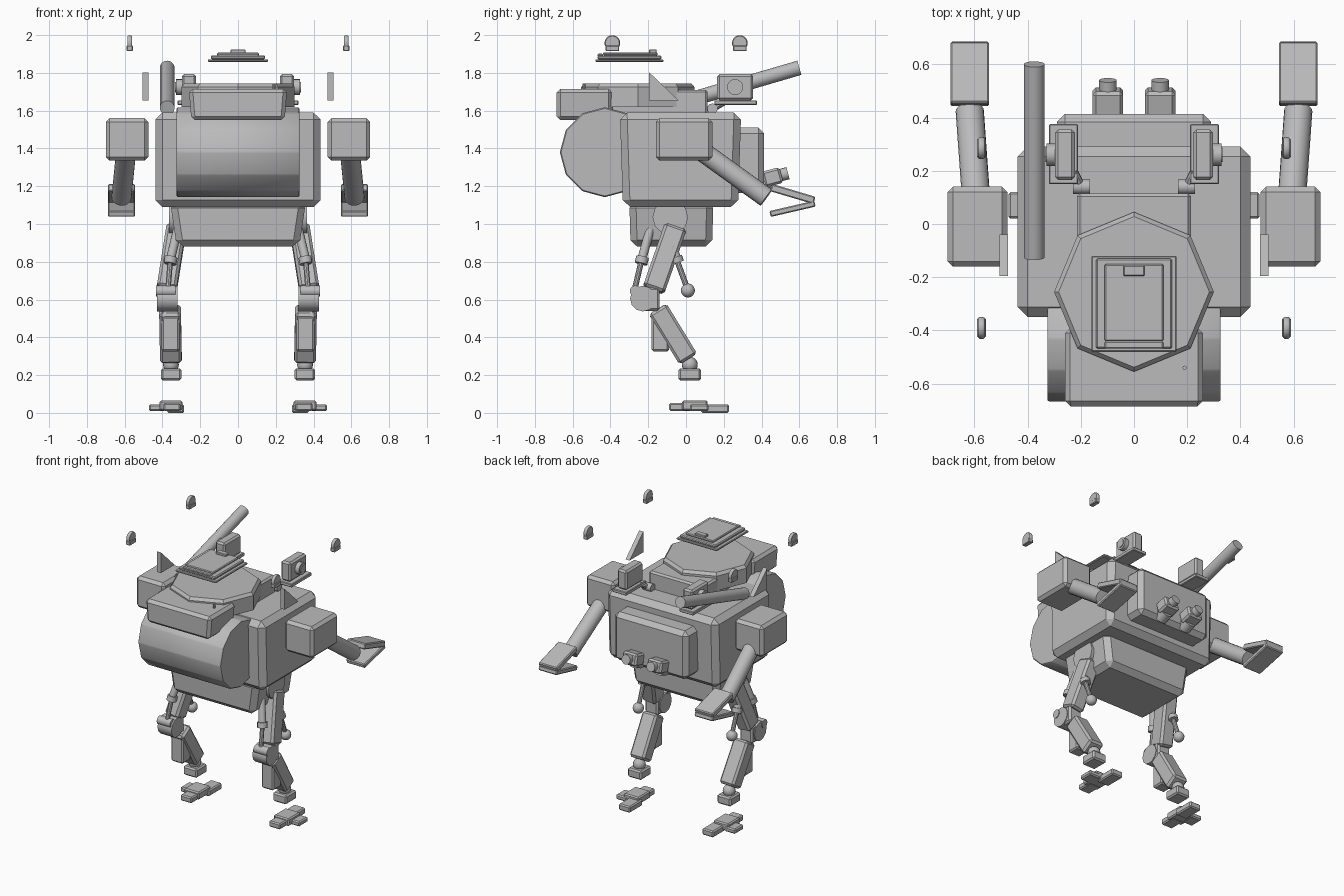
import bpy, bmesh, math
from mathutils import Vector, Matrix

if "Cube" in bpy.data.objects:
    bpy.data.objects.remove(bpy.data.objects["Cube"])

grey = bpy.data.materials.new("plain_grey")
grey.diffuse_color = (0.5, 0.5, 0.5, 1)
grey.use_nodes = True
grey.node_tree.nodes["Principled BSDF"].inputs["Base Color"].default_value = grey.diffuse_color


def finish(name, bm, bevel=0.0, matrix=None, smooth=False):
    """Turn a bmesh into a named, bevelled object."""
    if bevel:
        bmesh.ops.bevel(bm, geom=bm.edges[:], offset=bevel, segments=1,
                        affect='EDGES', clamp_overlap=True)
    bmesh.ops.recalc_face_normals(bm, faces=bm.faces[:])
    if matrix:
        bm.transform(matrix)
    mesh = bpy.data.meshes.new(name)
    bm.to_mesh(mesh)
    bm.free()
    mesh.materials.append(grey)
    ob = bpy.data.objects.new(name, mesh)
    bpy.context.collection.objects.link(ob)
    if smooth:
        bpy.context.view_layer.objects.active = ob
        ob.select_set(True)
        bpy.ops.object.shade_smooth_by_angle(angle=math.radians(40))
        ob.select_set(False)
    return ob


def frame(a, b):
    """Matrix at the middle of a-b, z along it, x close to world x."""
    a, b = Vector(a), Vector(b)
    z = (b - a).normalized()
    ref = Vector((0, 1, 0)) if abs(z.x) > 0.9 else Vector((1, 0, 0))
    x = (ref - z * ref.dot(z)).normalized()
    m = Matrix((x, z.cross(x), z)).transposed().to_4x4()
    m.translation = (a + b) / 2
    return m, (b - a).length


def box(name, x, y, z, bevel=0.01, bottom=(1, 1)):
    """Box from ranges; the lower face may be scaled."""
    bm = bmesh.new()
    bmesh.ops.create_cube(bm, size=1)
    for v in bm.verts:
        if v.co.z < 0:
            v.co.x *= bottom[0]
            v.co.y *= bottom[1]
        v.co = Vector([(r[0] + r[1]) / 2 + c * abs(r[1] - r[0])
                       for r, c in zip((x, y, z), v.co)])
    return finish(name, bm, bevel)


def beam(name, a, b, w, t, bevel=0.01):
    """Box running from a to b, w wide in x and t thick."""
    m, length = frame(a, b)
    bm = bmesh.new()
    bmesh.ops.create_cube(bm, size=1)
    bmesh.ops.scale(bm, vec=(w, t, length), verts=bm.verts[:])
    return finish(name, bm, bevel, m)


def tube(name, a, b, r, sides=20, r2=None, turn=0.0, bevel=0.0):
    m, length = frame(a, b)
    bm = bmesh.new()
    bmesh.ops.create_cone(bm, cap_ends=True, segments=sides, radius1=r,
                          radius2=r if r2 is None else r2, depth=length)
    bm.transform(Matrix.Rotation(turn, 4, 'Z'))
    return finish(name, bm, bevel, m, smooth=sides >= 12)


def ball(name, c, r):
    bm = bmesh.new()
    bmesh.ops.create_uvsphere(bm, u_segments=16, v_segments=10, radius=r)
    return finish(name, bm, 0, Matrix.Translation(c), smooth=True)


def wedge(name, profile, x0, x1):
    """Extrude a (y, z) profile along x."""
    bm = bmesh.new()
    face = bm.faces.new([bm.verts.new((x0, y, z)) for y, z in profile])
    new = bmesh.ops.extrude_face_region(bm, geom=[face])["geom"]
    bmesh.ops.translate(bm, vec=(x1 - x0, 0, 0),
                        verts=[g for g in new if isinstance(g, bmesh.types.BMVert)])
    return finish(name, bm)


# Hull, nose drum, pelvis and back pack
box("hull", (-.438, .438), (-.35, .292), (1.09, 1.59), .038, (1, .95))
tube("nose_drum", (-.325, -.43, 1.38), (.325, -.43, 1.38), .238, 12, bevel=.006)
box("pelvis", (-.36, .36), (-.30, .145), (.88, 1.12), .035, (.9, .97))
box("back_pack", (-.29, .29), (.2, .413), (1.165, 1.51), .03)

# Head box, turret and small aerial stub
box("head_box", (-.26, .26), (-.685, -.39), (1.55, 1.715), .02, (.95, 1))
box("turret_base", (-.215, .215), (-.45, .115), (1.57, 1.71), .012)
tube("turret_skirt", (0, -.255, 1.62), (0, -.255, 1.725), .30, 8)
tube("turret_roof", (0, -.255, 1.725), (0, -.255, 1.745), .30, 8, .283)
tube("aerial_stub", (.19, -.54, 1.70), (.19, -.54, 1.745), .008, 8)

# Raised roof hatch
box("hatch_rim", (-.16, .16), (-.48, -.12), (1.858, 1.872), .004)
box("hatch_lid", (-.143, .143), (-.468, -.13), (1.872, 1.893), .006)
box("hatch_plate", (-.11, .11), (-.44, -.15), (1.893, 1.908), .005)
box("hatch_handle", (-.04, .04), (-.195, -.155), (1.905, 1.924), .004)
box("hatch_hinge", (-.11, .11), (-.468, -.44), (1.885, 1.902), .005)

# Long launcher tube on one side
tube("launcher_tube", (-.375, -.125, 1.615), (-.375, .60, 1.827), .039, 20)

for s in (-1, 1):
    def X(a, b):
        return tuple(sorted((s * a, s * b)))

    # Shoulder, arm and two-plate claw
    box("shoulder", X(.475, .70), (-.16, .14), (1.335, 1.56), .02)
    tube("arm", (s * .59, .05, 1.41), (s * .617, .425, 1.14), .053, 20)
    beam("claw_upper", (s * .617, .45, 1.193), (s * .617, .68, 1.125), .145, .04, .006)
    beam("claw_lower", (s * .617, .445, 1.053), (s * .617, .683, 1.108), .145, .032, .006)

    # Loose side fin
    wedge("side_fin", [(-.195, 1.803), (-.195, 1.655), (-.04, 1.655)], s * .474, s * .506)

    # Floating marker lamps
    for y in (-.39, .285):
        tube("lamp_dome", (s * .561, y, 1.958), (s * .585, y, 1.958), .042, 16, bevel=.005)
        box("lamp_foot", X(.556, .59), (y - .036, y + .036), (1.915, 1.945), .004)

    # Sensor pod on its tray
    box("pod_tray", X(.21, .32), (.15, .375), (1.63, 1.655), .004)
    box("pod", X(.222, .297), (.165, .355), (1.655, 1.793), .012)
    tube("pod_lens_ring", (s * .29, .26, 1.725), (s * .328, .26, 1.725), .042, 16)
    tube("pod_lens", (s * .29, .26, 1.725), (s * .333, .26, 1.725), .028, 16)
    tube("pod_joint", (s * .165, .14, 1.61), (s * .23, .14, 1.61), .028, 12)
    tube("pod_stalk", (s * .2, .14, 1.61), (s * .23, .2, 1.645), .018, 10)

    # Rear thruster
    beam("thruster_block", (s * .098, .41, 1.235), (s * .098, .505, 1.26), .115, .085, .012)
    tube("thruster_nozzle", (s * .098, .49, 1.256), (s * .098, .54, 1.269), .033, 16)
    tube("thruster_pipe", (s * .098, .38, 1.2), (s * .098, .44, 1.225), .05, 16)

    # Hip and thigh
    tube("hip_disc", (s * .26, -.083, 1.035), (s * .365, -.083, 1.035), .094, 12)
    beam("thigh", (s * .325, -.055, .985), (s * .378, -.172, .65), .105, .12, .015)

    # Front and rear pistons
    tube("front_piston", (s * .32, -.19, .97), (s * .358, -.235, .81), .024, 12)
    tube("front_collar", (s * .354, -.23, .825), (s * .36, -.238, .79), .034, 12)
    tube("front_rod", (s * .358, -.235, .81), (s * .372, -.275, .64), .015, 10)
    tube("front_pin", (s * .33, -.268, .645), (s * .435, -.268, .645), .03, 12)
    tube("rear_piston", (s * .37, -.075, .88), (s * .37, -.045, .80), .026, 12)
    tube("rear_collar", (s * .37, -.054, .825), (s * .37, -.044, .795), .034, 12)
    tube("rear_rod", (s * .37, -.045, .80), (s * .37, .01, .65), .015, 10)
    ball("rear_rod_end", (s * .37, .01, .648), .037)

    # Knee, shin and ankle
    tube("knee_disc", (s * .32, -.228, .605), (s * .43, -.228, .605), .068, 12)
    box("knee_block", X(.325, .425), (-.225, -.14), (.54, .665), .012)
    beam("shin", (s * .36, -.15, .55), (s * .355, .012, .285), .115, .11, .014)
    box("calf_guard", X(.31, .405), (-.182, -.09), (.325, .54), .01)
    ball("ankle_ball", (s * .355, .02, .255), .042)
    box("ankle", X(.30, .408), (-.04, .08), (.172, .236), .01)

    # Foot with three toes
    box("foot", X(.295, .415), (-.02, .115), (.012, .065), .008)
    box("front_toe", X(.305, .395), (-.09, .03), (.01, .052), .008)
    box("outer_toe", X(.385, .472), (.02, .12), (.01, .045), .008)
    box("rear_toe", X(.285, .375), (.08, .228), (0, .045), .008)
